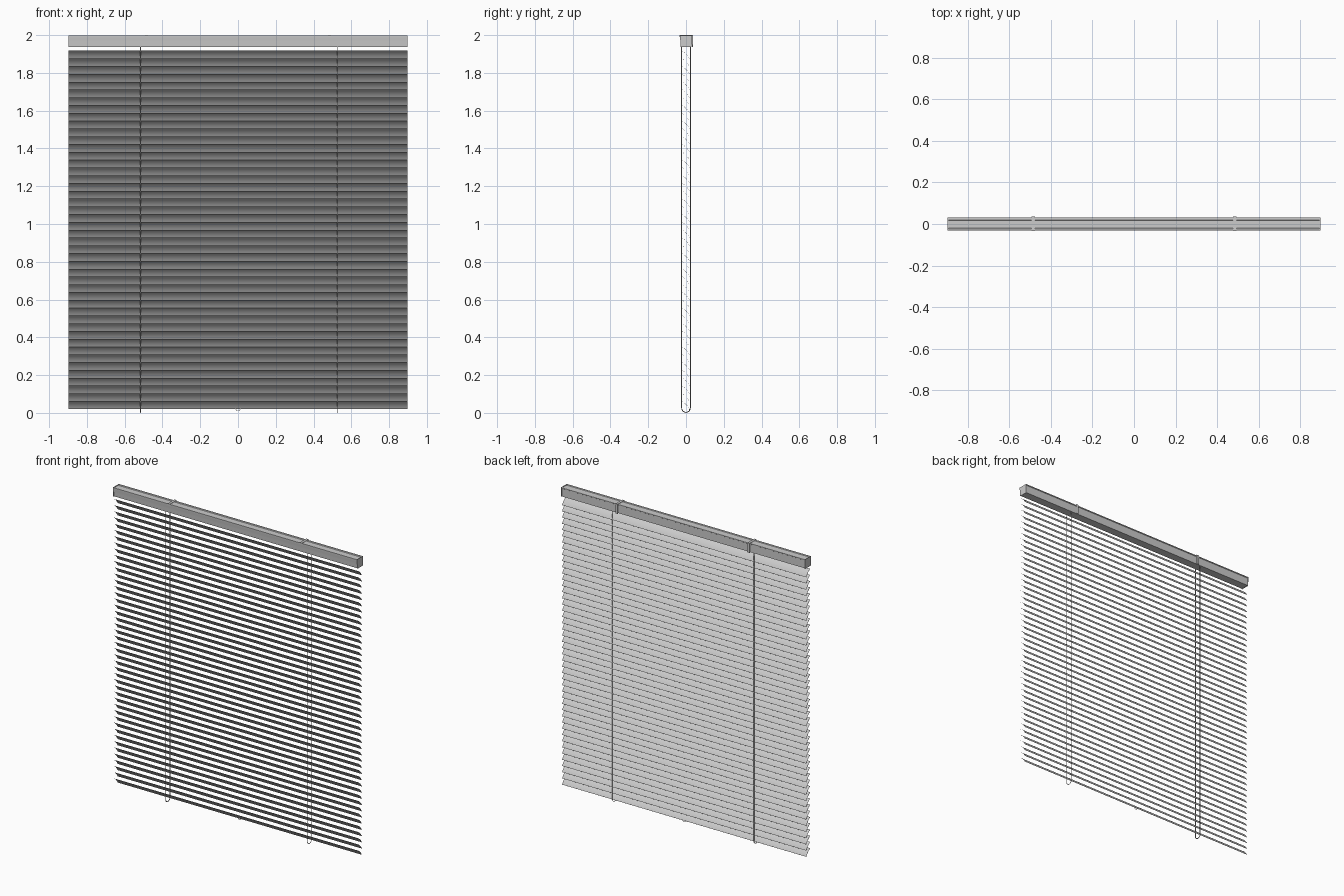
import bpy, math
from math import sin, cos, pi

if "Cube" in bpy.data.objects:
    bpy.data.objects.remove(bpy.data.objects["Cube"])


def mesh_object(name, verts, faces):
    me = bpy.data.meshes.new(name)
    me.from_pydata(verts, [], faces)
    me.update()
    ob = bpy.data.objects.new(name, me)
    bpy.context.collection.objects.link(ob)
    return ob


def extrude_x(name, profile, x0, x1):
    """Closed (y, z) profile, counter-clockwise seen from +x, extruded along x."""
    n = len(profile)
    verts = [(x, y, z) for x in (x0, x1) for y, z in profile]
    faces = [(i, (i + 1) % n, n + (i + 1) % n, n + i)[::-1] for i in range(n)]
    faces += [tuple(range(n))[::-1], tuple(range(n, 2 * n))]
    return mesh_object(name, verts, faces)


def smooth(ob, angle=40):
    bpy.ops.object.select_all(action='DESELECT')
    ob.select_set(True)
    bpy.context.view_layer.objects.active = ob
    bpy.ops.object.shade_smooth_by_angle(angle=math.radians(angle))


def tube(name, points, radius):
    cu = bpy.data.curves.new(name, 'CURVE')
    cu.dimensions = '3D'
    cu.bevel_depth = radius
    cu.bevel_resolution = 1
    cu.use_fill_caps = True
    sp = cu.splines.new('POLY')
    sp.points.add(len(points) - 1)
    for p, co in zip(sp.points, points):
        p.co = (*co, 1)
    ob = bpy.data.objects.new(name, cu)
    bpy.context.collection.objects.link(ob)
    return ob


HALF = 0.897

# Head rail: bowed front, small lips along the top edges
rail = [(-0.026, 1.938), (0.028, 1.938), (0.028, 1.990), (0.031, 1.992),
        (0.031, 1.997), (0.020, 1.997), (0.017, 1.994), (-0.020, 1.994),
        (-0.023, 1.997), (-0.031, 1.997), (-0.031, 1.990),
        (-0.029, 1.978), (-0.028, 1.962)]
smooth(extrude_x("head_rail", rail, -HALF + 0.004, HALF - 0.004))

# End caps
cap = [(-0.028, 1.936), (0.030, 1.936), (0.032, 1.998), (-0.032, 1.998)]
for side, x in (("left", -HALF), ("right", HALF - 0.004)):
    extrude_x("end_cap_" + side, cap, x, x + 0.004)

# Mounting brackets: over the top, hooked at the front, down the back
bracket = [(-0.034, 1.990), (-0.031, 1.990), (-0.031, 1.9975), (0.032, 1.9975),
           (0.032, 1.936), (0.036, 1.936), (0.036, 2.0), (-0.034, 2.0)]
for side, x in (("left", -0.485), ("right", 0.485)):
    extrude_x("bracket_" + side, bracket, x - 0.008, x + 0.008)

# Slat profile: thin crowned strip, front edge high, back edge low
STEPS, CROWN, THICK = 6, 0.004, 0.0008
ty, tz = 0.040, -0.042
length = math.hypot(ty, tz)
ny, nz = -tz / length, ty / length
upper, lower = [], []
for i in range(STEPS + 1):
    t = i / STEPS - 0.5
    bow = CROWN * (1 - 4 * t * t) - CROWN / 2
    for row, off in ((upper, THICK / 2), (lower, -THICK / 2)):
        row.append((ty * t + ny * (bow + off), tz * t + nz * (bow + off)))
slat_profile = lower + upper[::-1]

# Slats share one mesh, stacked evenly
COUNT, Z_LOW, Z_HIGH = 46, 0.042, 1.898
first = extrude_x("slat_01", slat_profile, -HALF, HALF)
smooth(first)
for i in range(COUNT):
    ob = first
    if i:
        ob = first.copy()
        ob.name = f"slat_{i + 1:02d}"
        bpy.context.collection.objects.link(ob)
    ob.location.z = Z_LOW + (Z_HIGH - Z_LOW) * i / (COUNT - 1)


# Ladder cords: front and back runs joined by a round loop at the bottom
def cord_loop(name, x, r, radius):
    pts = [(x, -r, 1.94)]
    pts += [(x, -r * cos(pi * k / 12), r + radius - r * sin(pi * k / 12))
            for k in range(13)]
    pts.append((x, r, 1.94))
    tube(name, pts, radius)


cord_loop("ladder_cord_left", -0.515, 0.023, 0.0026)
cord_loop("ladder_cord_right", 0.525, 0.022, 0.002)

# Small pull loop under the middle of the bottom slat
tube("pull_loop", [(0.012 * cos(pi * k / 8), 0.018, 0.022 - 0.010 * sin(pi * k / 8))
                   for k in range(9)], 0.0015)
